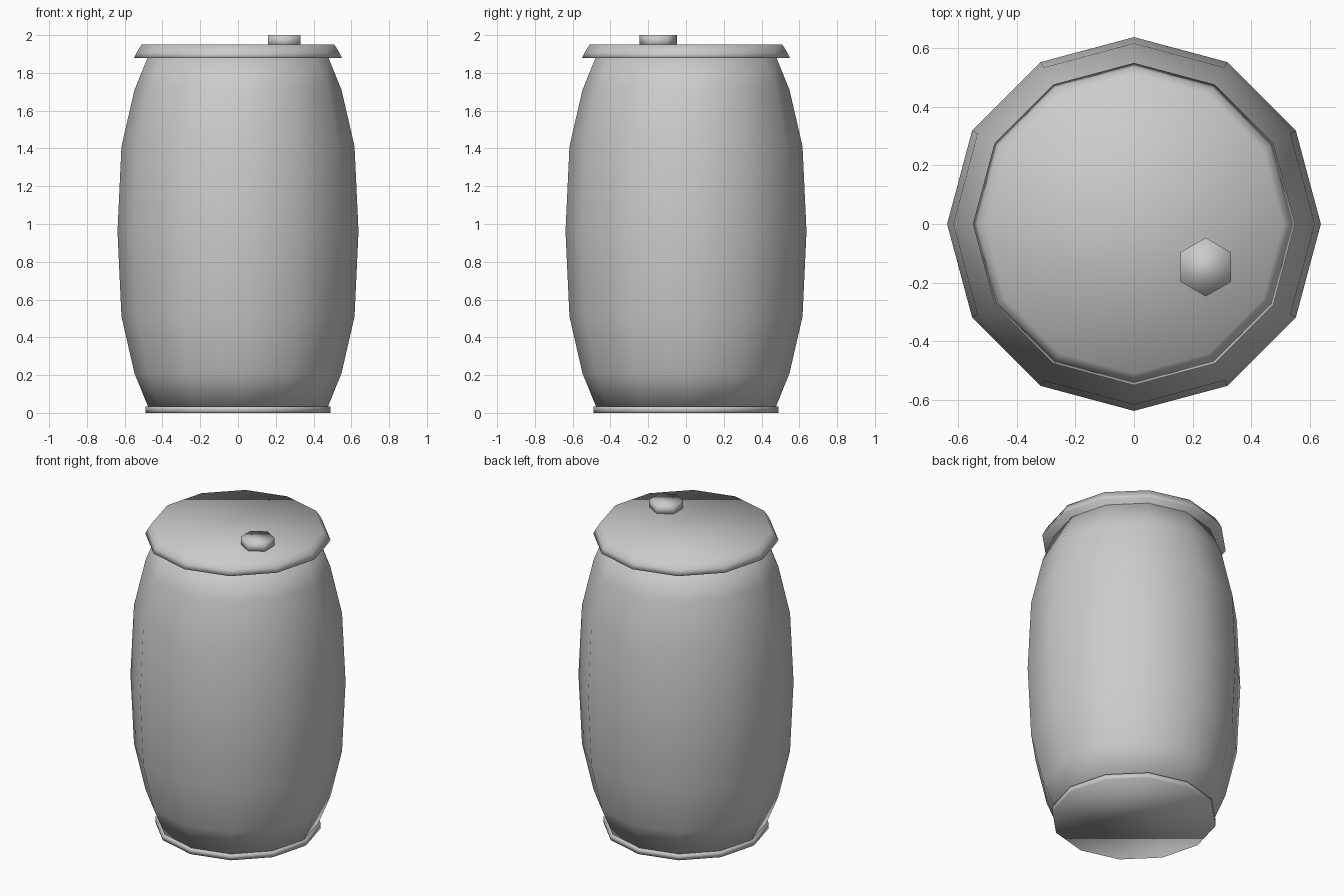
import bpy, bmesh
from math import cos, sin, pi

cube = bpy.data.objects.get("Cube")
if cube:
    bpy.data.objects.remove(cube, do_unlink=True)

grey = bpy.data.materials.new("light_grey")
grey.use_nodes = True
colour = (0.6, 0.6, 0.6, 1)
grey.diffuse_color = colour
grey.node_tree.nodes["Principled BSDF"].inputs["Base Color"].default_value = colour


def lathe(name, profile, sides, centre=(0, 0), turn=0.0):
    """Closed solid of revolution from (radius, z) pairs, bottom to top."""
    bm = bmesh.new()
    rings = []
    for r, z in profile:
        angles = [turn + 2 * pi * i / sides for i in range(sides)]
        rings.append([bm.verts.new((centre[0] + r * cos(a), centre[1] + r * sin(a), z))
                      for a in angles])
    for low, high in zip(rings, rings[1:]):
        for i in range(sides):
            j = (i + 1) % sides
            bm.faces.new((low[i], low[j], high[j], high[i]))
    bm.faces.new(rings[0][::-1])
    bm.faces.new(rings[-1])
    for face in bm.faces:
        face.smooth = True
    mesh = bpy.data.meshes.new(name)
    bm.to_mesh(mesh)
    bm.free()
    mesh.materials.append(grey)
    obj = bpy.data.objects.new(name, mesh)
    bpy.context.collection.objects.link(obj)
    return obj


# Bulging barrel wall
lathe("barrel_body", [(0.475, 0.03), (0.548, 0.21), (0.617, 0.51), (0.638, 0.96),
                      (0.617, 1.41), (0.548, 1.71), (0.475, 1.89)], 12)

# Thin foot ring and overhanging lid with a sloped rim
lathe("base_rim", [(0.49, 0), (0.49, 0.035)], 12)
lathe("lid", [(0.55, 1.88), (0.535, 1.91), (0.51, 1.95)], 12)

# Six-sided stopper on the lid
lathe("bung", [(0.1, 1.94), (0.1, 2.0)], 6, (0.245, -0.147), pi / 6)
